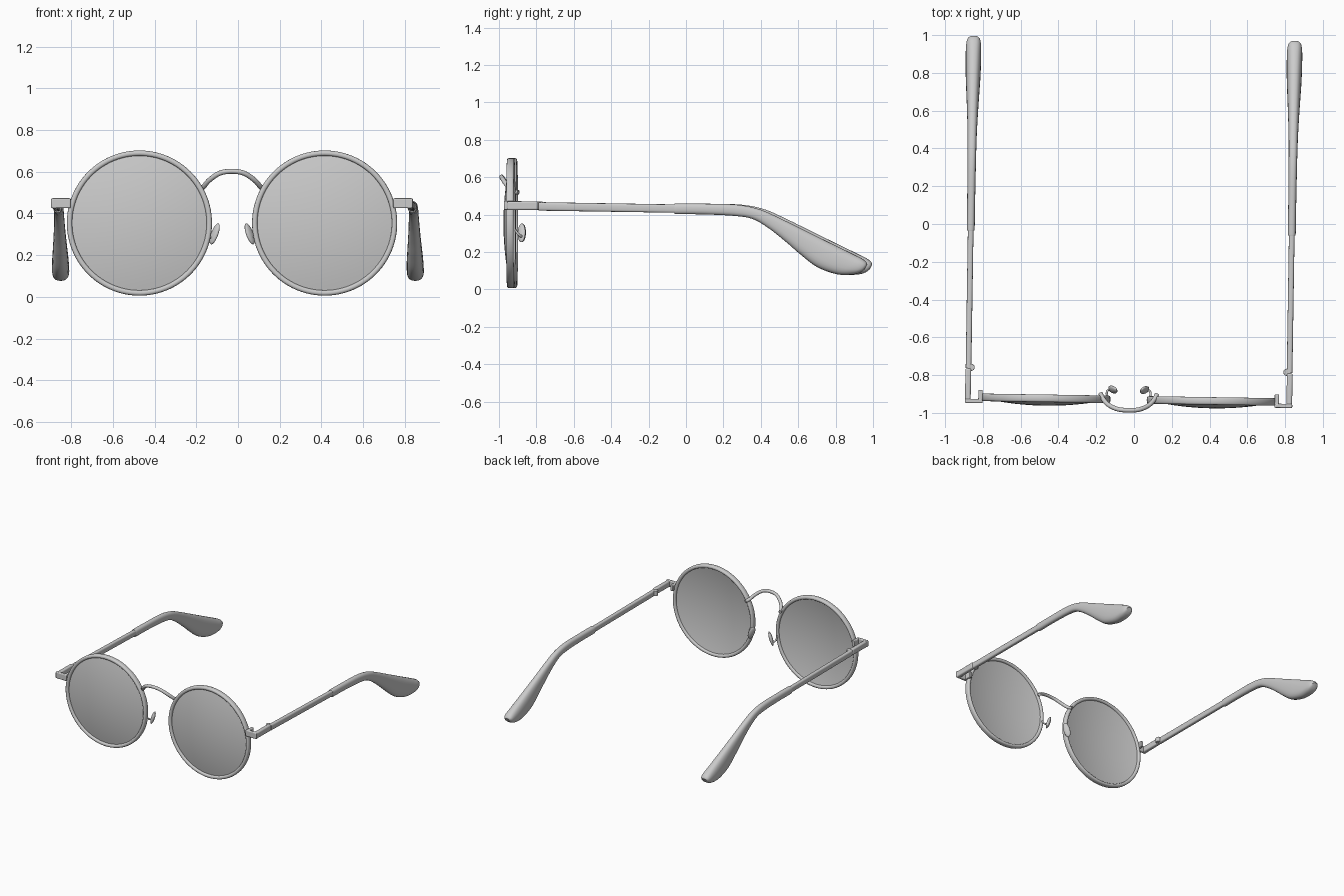
import bpy, bmesh, math
from mathutils import Vector

if "Cube" in bpy.data.objects:
    bpy.data.objects.remove(bpy.data.objects["Cube"])

TILT, SHIFT = math.radians(-0.9), -0.014   # the whole pair sits slightly turned
LENS_X, LENS_Z, FRONT_Y, ARM_X = 0.444, 0.354, -0.93, 0.85


def place(ob, mirror=True):
    ob.rotation_euler.z = TILT
    ob.location.x = SHIFT
    if mirror:
        ob.modifiers.new("mirror", 'MIRROR').use_axis[0] = True


def finish(name, bm, mirror=True, bevel=0):
    bmesh.ops.recalc_face_normals(bm, faces=bm.faces)
    me = bpy.data.meshes.new(name)
    bm.to_mesh(me)
    bm.free()
    ob = bpy.data.objects.new(name, me)
    bpy.context.collection.objects.link(ob)
    if bevel:
        b = ob.modifiers.new("bevel", 'BEVEL')
        b.width, b.segments = bevel, 3
    place(ob, mirror)
    bpy.ops.object.select_all(action='DESELECT')
    ob.select_set(True)
    bpy.context.view_layer.objects.active = ob
    bpy.ops.object.shade_smooth_by_angle(angle=math.radians(40))
    return ob


def spline(pts, n=6):
    """Smooth interpolation through points of any dimension."""
    out = []
    for i in range(len(pts) - 1):
        p0, p1, p2, p3 = (pts[max(0, min(len(pts) - 1, i + k))] for k in (-1, 0, 1, 2))
        for s in range(n):
            t = s / n
            out.append([0.5 * (2*b + (c - a)*t + (2*a - 5*b + 4*c - d)*t*t + (3*b - a - 3*c + d)*t**3)
                        for a, b, c, d in zip(p0, p1, p2, p3)])
    return out + [list(pts[-1])]


def loft(name, sections, power=0.8, n=24):
    """Sections: top y, top z, bottom y, bottom z, half width."""
    def sup(v):
        return math.copysign(abs(v) ** power, v)
    bm = bmesh.new()
    rings = []
    for ty, tz, by, bz, w in sections:
        c = Vector((ARM_X, (ty + by) / 2, (tz + bz) / 2))
        v = Vector((0, (ty - by) / 2, (tz - bz) / 2))
        rings.append([bm.verts.new(c + v * sup(math.sin(a)) + Vector((w * sup(math.cos(a)), 0, 0)))
                      for a in (2 * math.pi * k / n for k in range(n))])
    for r, q in zip(rings, rings[1:]):
        for k in range(n):
            bm.faces.new((r[k], r[(k + 1) % n], q[(k + 1) % n], q[k]))
    bm.faces.new(rings[0])
    bm.faces.new(rings[-1])
    return finish(name, bm)


def revolve(name, profile, steps=96):
    """Spin a closed (radius, y) profile around the lens axis."""
    bm = bmesh.new()
    vs = [bm.verts.new((LENS_X + r, y, LENS_Z)) for r, y in profile]
    es = [bm.edges.new((vs[i], vs[(i + 1) % len(vs)])) for i in range(len(vs))]
    bmesh.ops.spin(bm, geom=vs + es, cent=(LENS_X, 0, LENS_Z), axis=(0, 1, 0),
                   angle=2 * math.pi, steps=steps, use_merge=True)
    bmesh.ops.remove_doubles(bm, verts=bm.verts, dist=1e-5)
    return finish(name, bm)


def tube(name, pts, radius):
    cu = bpy.data.curves.new(name, 'CURVE')
    cu.dimensions, cu.bevel_depth = '3D', radius
    cu.bevel_resolution, cu.use_fill_caps = 4, True
    path = spline(pts)
    sp = cu.splines.new('POLY')
    sp.points.add(len(path) - 1)
    for p, q in zip(sp.points, path):
        p.co = (*q, 1)
    sp.use_smooth = True
    ob = bpy.data.objects.new(name, cu)
    bpy.context.collection.objects.link(ob)
    place(ob, False)


def box(name, lo, hi, bevel):
    bm = bmesh.new()
    bmesh.ops.create_cube(bm, size=1)
    for v in bm.verts:
        v.co = [(a + b) / 2 + c * (b - a) for a, b, c in zip(lo, hi, v.co)]
    return finish(name, bm, bevel=bevel)


# Rims: rounded wire ring
revolve("rim", [(0.335 + 0.013 * math.copysign(abs(math.cos(a)) ** 0.7, math.cos(a)),
                 FRONT_Y + 0.02 * math.copysign(abs(math.sin(a)) ** 0.7, math.sin(a)))
                for a in (2 * math.pi * k / 16 for k in range(16))])

# Lenses: thin shells domed forward
steps = [k / 12 for k in range(13)]
revolve("lens", [(0.326 * t, -0.969 + 0.034 * t * t) for t in steps]
        + [(0.326 * t, -0.957 + 0.034 * t * t) for t in reversed(steps)])

# Bridge: arched wire hooked behind the rims
half = [(0.15, -0.897, 0.518), (0.137, -0.925, 0.527), (0.108, -0.958, 0.56), (0.058, -0.981, 0.593)]
tube("bridge", [(-x, y, z) for x, y, z in half] + [(0, -0.986, 0.602)] + half[::-1], 0.012)

# Nose pads on short bent wires
bm = bmesh.new()
bmesh.ops.create_uvsphere(bm, u_segments=24, v_segments=16, radius=1)
lean, toe = math.radians(-20), math.radians(-35)
for v in bm.verts:
    x, y, z = v.co.x * 0.013, v.co.y * 0.024, v.co.z * 0.053
    x, y = x * math.cos(toe) - y * math.sin(toe), x * math.sin(toe) + y * math.cos(toe)
    x, z = x * math.cos(lean) + z * math.sin(lean), z * math.cos(lean) - x * math.sin(lean)
    v.co = (0.084 + x, -0.878 + y, 0.302 + z)
finish("nose_pad", bm)
for s in (-1, 1):
    tube("nose_pad_wire", [(s * 0.113, -0.915, 0.32), (s * 0.116, -0.895, 0.296),
                           (s * 0.108, -0.88, 0.283), (s * 0.088, -0.88, 0.297)], 0.006)

# End pieces: lug on the rim, front plate, return arm
box("end_lug", (0.773, -0.955, 0.427), (0.796, -0.89, 0.472), 0.005)
box("end_plate", (0.773, -0.961, 0.425), (0.867, -0.939, 0.473), 0.006)
box("end_arm", (0.836, -0.958, 0.424), (0.866, -0.777, 0.471), 0.009)

# Hinge barrel on the inner side
bm = bmesh.new()
bmesh.ops.create_cone(bm, cap_ends=True, segments=24, radius1=0.019, radius2=0.019, depth=0.038)
bmesh.ops.translate(bm, verts=bm.verts, vec=(0.836, -0.772, 0.445))
finish("hinge", bm, bevel=0.003)

# Metal temple rods
loft("temple_rod", [(-0.775, 0.466, -0.775, 0.421, 0.015), (0.0, 0.453, 0.0, 0.409, 0.015)], 0.6)

# Temple tips: sleeves that bend down and widen into paddles
loft("temple_tip", spline([
    (-0.045, 0.457, -0.045, 0.405, 0.018), (-0.035, 0.459, -0.035, 0.402, 0.021),
    (0.1, 0.458, 0.1, 0.401, 0.021), (0.28, 0.453, 0.27, 0.393, 0.022),
    (0.40, 0.430, 0.37, 0.376, 0.023), (0.50, 0.388, 0.455, 0.327, 0.025),
    (0.61, 0.334, 0.545, 0.256, 0.029), (0.72, 0.280, 0.625, 0.187, 0.034),
    (0.82, 0.231, 0.715, 0.119, 0.039), (0.91, 0.187, 0.82, 0.081, 0.041),
    (0.957, 0.163, 0.90, 0.079, 0.040), (0.977, 0.146, 0.945, 0.090, 0.034),
    (0.983, 0.133, 0.968, 0.106, 0.022)]))
